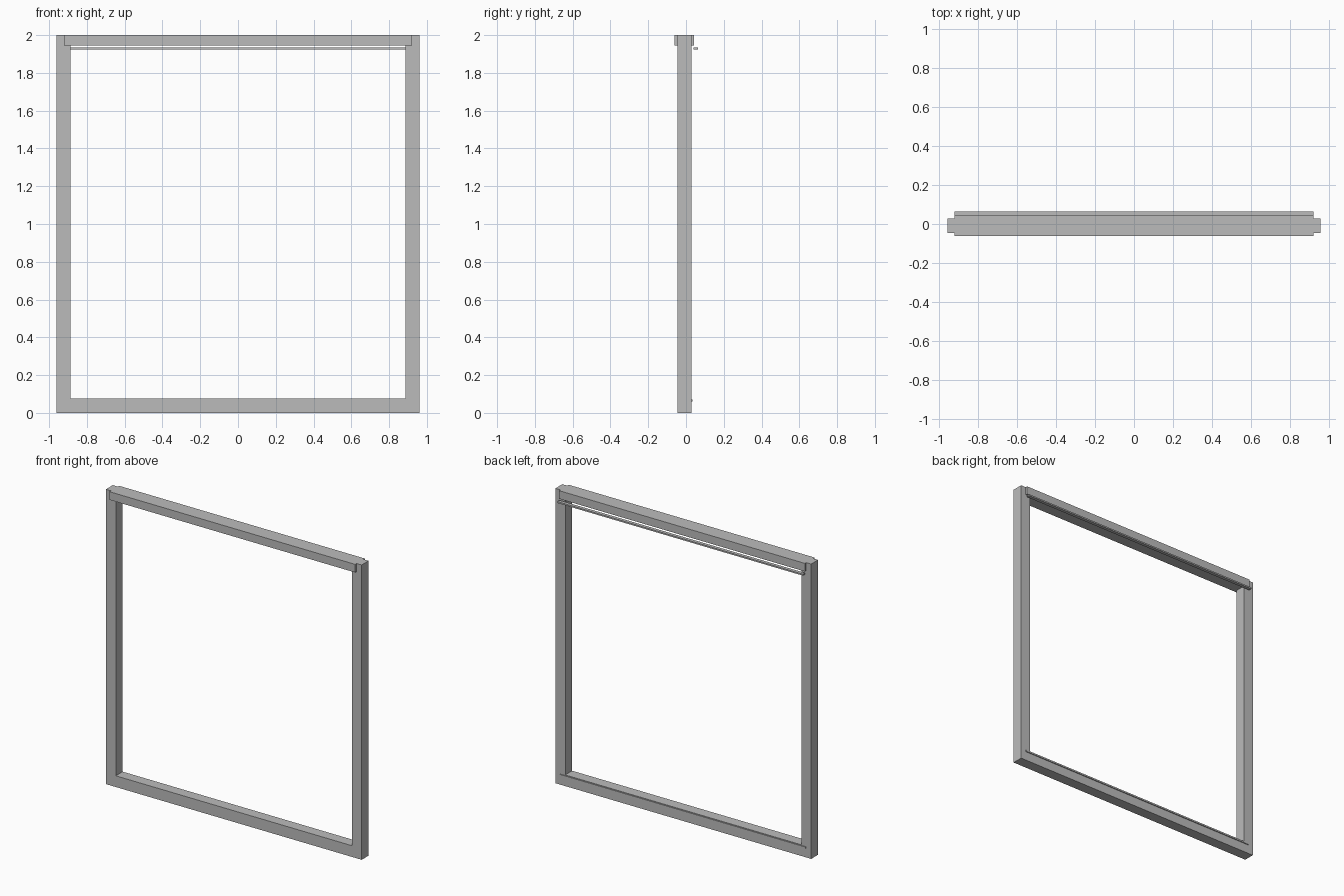
import bpy

if "Cube" in bpy.data.objects:
    bpy.data.objects.remove(bpy.data.objects["Cube"])

grey = bpy.data.materials.new("neutral grey")
grey.diffuse_color = (0.5, 0.5, 0.5, 1)
grey.use_nodes = True
grey.node_tree.nodes["Principled BSDF"].inputs["Base Color"].default_value = grey.diffuse_color


def box(name, x, y, z):
    """Box spanning the given (min, max) range on each axis."""
    bpy.ops.mesh.primitive_cube_add(size=1, location=[sum(r) / 2 for r in (x, y, z)])
    ob = bpy.context.object
    ob.name = name
    ob.scale = [r[1] - r[0] for r in (x, y, z)]
    bpy.ops.object.transform_apply(location=False, rotation=False, scale=True)
    ob.data.materials.append(grey)
    return ob


# Upright posts
depth = (-0.045, 0.029)
box("left_post", (-0.96, -0.886), depth, (0, 2))
box("right_post", (0.886, 0.96), depth, (0, 2))

# Bottom rail between the posts
box("bottom_rail", (-0.886, 0.886), depth, (0, 0.076))

# Wider header beam wrapping the post tops
box("header_beam", (-0.922, 0.922), (-0.061, 0.043), (1.945, 2))

# Thin flat bar hanging behind the header
box("rear_track", (-0.922, 0.922), (0.04, 0.063), (1.924, 1.934))

# Narrow guide strip on the back of the bottom rail
box("bottom_guide", (-0.922, 0.922), (0.024, 0.035), (0.061, 0.072))
